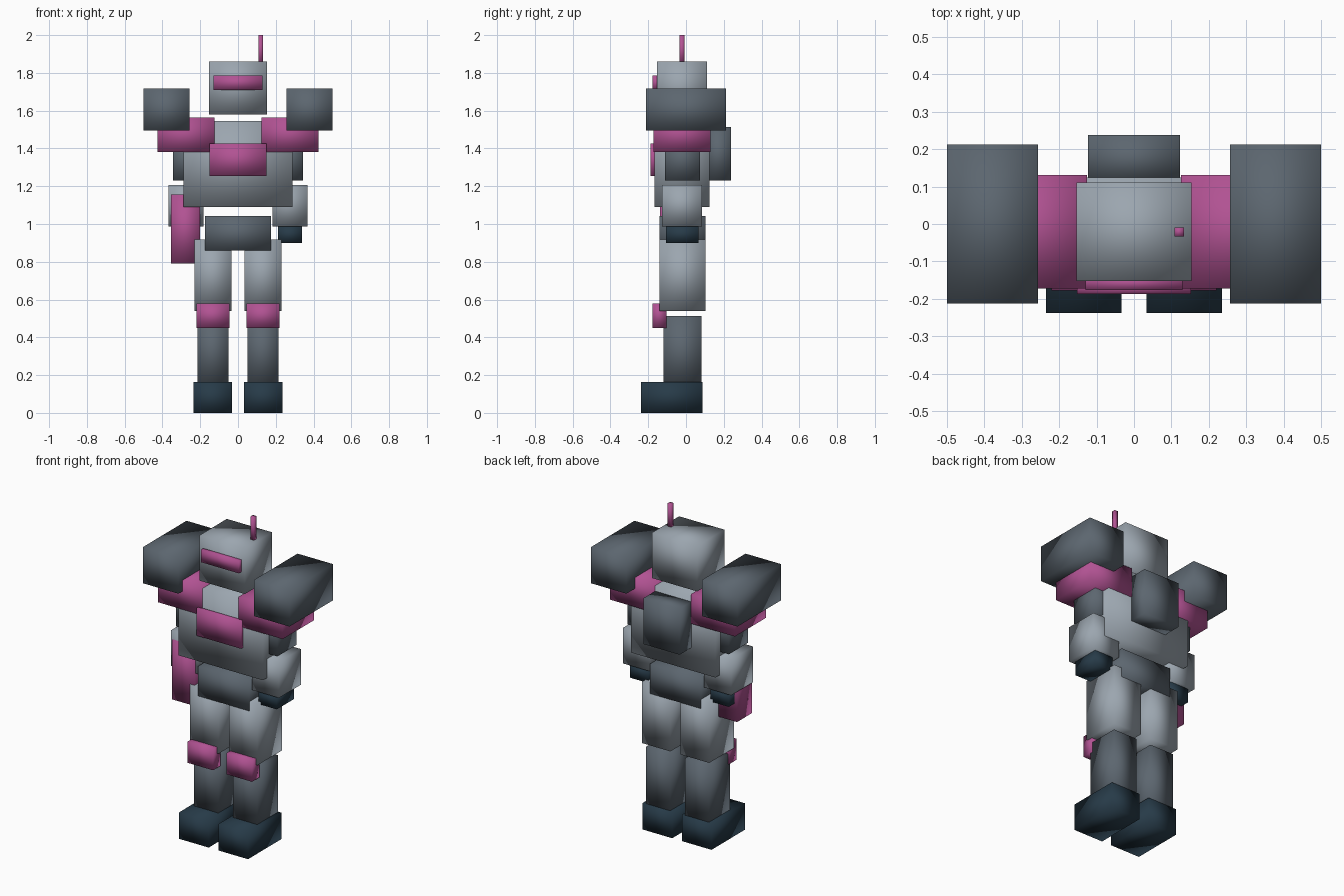
import bpy
import bmesh

if "Cube" in bpy.data.objects:
    bpy.data.objects.remove(bpy.data.objects["Cube"])


def material(name, rgb):
    m = bpy.data.materials.new(name)
    m.diffuse_color = (*rgb, 1)
    m.use_nodes = True
    m.node_tree.nodes["Principled BSDF"].inputs["Base Color"].default_value = m.diffuse_color
    return m


LIGHT = material("light_grey", (0.33, 0.38, 0.43))
DARK = material("dark_grey", (0.107, 0.133, 0.16))
PINK = material("magenta", (0.44, 0.085, 0.29))
NAVY = material("dark_navy", (0.02, 0.043, 0.065))


def box(name, mat, x, y, z):
    """Softly shaded box from its (min, max) range on each axis."""
    bm = bmesh.new()
    bmesh.ops.create_cube(bm, size=1)
    for v in bm.verts:
        v.co = [r[0] if c < 0 else r[1] for c, r in zip(v.co, (x, y, z))]
    for f in bm.faces:
        f.smooth = True
    mesh = bpy.data.meshes.new(name)
    bm.to_mesh(mesh)
    bm.free()
    mesh.materials.append(mat)
    ob = bpy.data.objects.new(name, mesh)
    bpy.context.collection.objects.link(ob)


def pair(name, mat, x, y, z):
    """The same box on both sides of the body."""
    box(name + "_left", mat, x, y, z)
    box(name + "_right", mat, (-x[1], -x[0]), y, z)


# Legs
pair("foot", NAVY, (0.033, 0.235), (-0.238, 0.087), (0, 0.163))
pair("shin", DARK, (0.05, 0.215), (-0.12, 0.083), (0.14, 0.513))
pair("knee_guard", PINK, (0.045, 0.22), (-0.178, -0.104), (0.45, 0.58))
pair("thigh", LIGHT, (0.035, 0.23), (-0.14, 0.102), (0.54, 0.917))

# Body
box("pelvis", DARK, (-0.175, 0.175), (-0.141, 0.103), (0.86, 1.042))
box("torso", LIGHT, (-0.288, 0.288), (-0.168, 0.124), (1.09, 1.545))
box("chest_plate", PINK, (-0.152, 0.152), (-0.187, -0.16), (1.255, 1.425))
box("backpack", DARK, (-0.123, 0.123), (0.11, 0.238), (1.23, 1.513))

# Arms and shoulders
pair("shoulder", PINK, (0.125, 0.425), (-0.172, 0.131), (1.382, 1.563))
pair("upper_arm", DARK, (0.205, 0.345), (-0.11, 0.075), (1.23, 1.45))
pair("forearm", LIGHT, (0.183, 0.368), (-0.127, 0.086), (0.987, 1.207))
pair("hand", NAVY, (0.212, 0.338), (-0.105, 0.065), (0.9, 0.99))
pair("shoulder_pod", DARK, (0.257, 0.5), (-0.213, 0.213), (1.495, 1.717))

# Block carried in the right hand
box("hand_block", PINK, (-0.355, -0.2), (-0.138, 0.01), (0.79, 1.155))

# Head
box("head", LIGHT, (-0.154, 0.154), (-0.153, 0.111), (1.58, 1.86))
box("visor", PINK, (-0.13, 0.13), (-0.177, -0.14), (1.71, 1.786))
box("antenna", PINK, (0.108, 0.133), (-0.034, -0.009), (1.84, 2.0))
